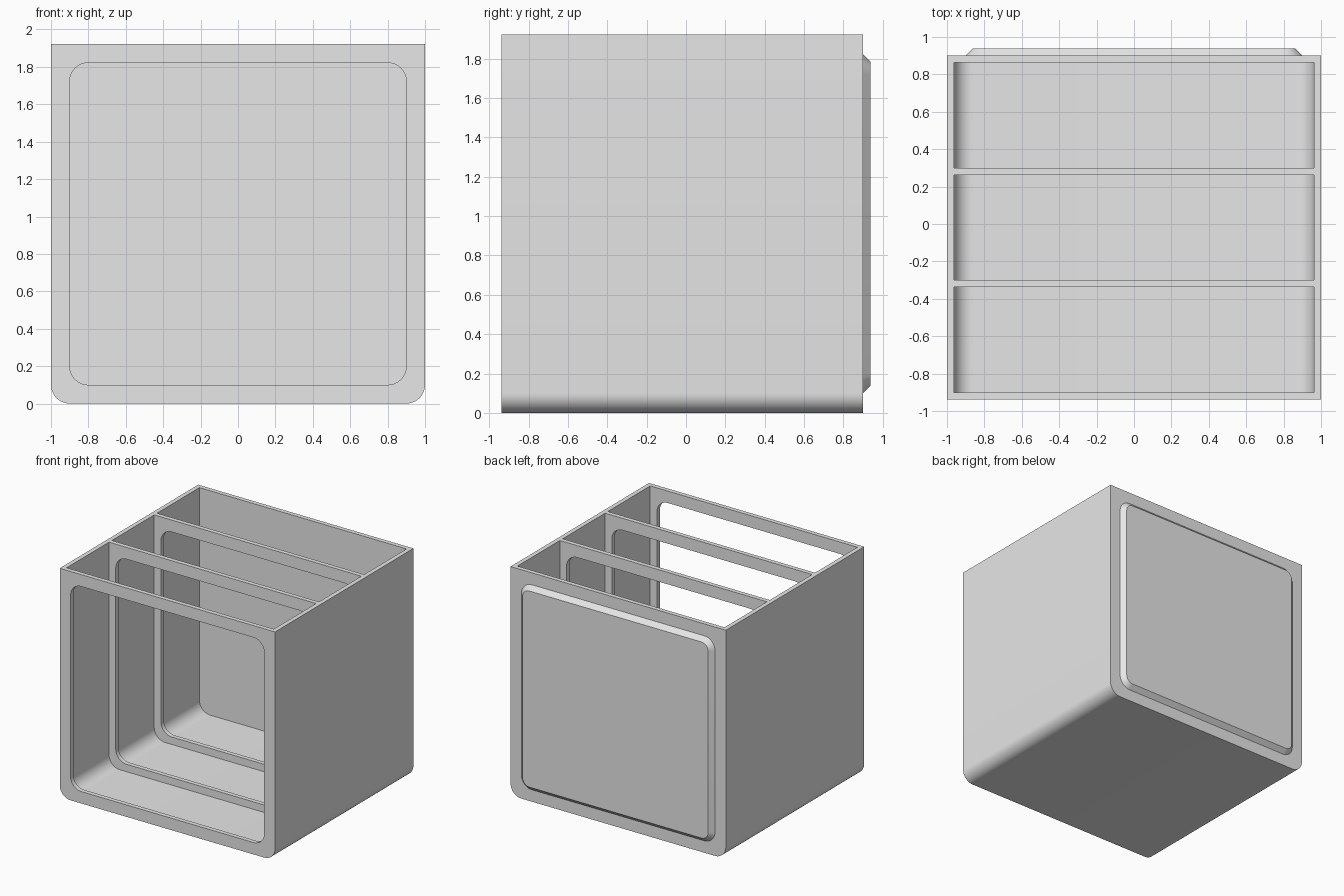
import bpy, bmesh
from math import cos, sin, pi

cube = bpy.data.objects.get("Cube")
if cube:
    bpy.data.objects.remove(cube, do_unlink=True)

WALL = 0.0375
HEIGHT = 1.922
BACK = 0.9
FRONT = -0.9375
RADIUS = 0.1

grey = bpy.data.materials.new("light grey")
grey.use_nodes = True
grey.diffuse_color = (0.8, 0.8, 0.8, 1)
grey.node_tree.nodes["Principled BSDF"].inputs["Base Color"].default_value = (0.8, 0.8, 0.8, 1)


def outline(half, low, high, bottom_r, top_r, steps=10):
    """Rectangle in x and z with rounded or sharp corners."""
    corners = [(1, 1, top_r, 0), (-1, 1, top_r, 1), (-1, -1, bottom_r, 2), (1, -1, bottom_r, 3)]
    points = []
    for sx, sz, r, quarter in corners:
        cx = sx * (half - r)
        cz = high - r if sz > 0 else low + r
        for i in range(steps + 1 if r else 1):
            a = (quarter + i / steps) * pi / 2
            points.append((cx + r * cos(a), cz + r * sin(a)))
    return points


def loft(name, sections):
    """Closed solid through outlines placed along y."""
    bm = bmesh.new()
    rings = [[bm.verts.new((x, y, z)) for x, z in pts] for y, pts in sections]
    bm.faces.new(rings[0])
    bm.faces.new(rings[-1])
    n = len(rings[0])
    for a, b in zip(rings, rings[1:]):
        for i in range(n):
            j = (i + 1) % n
            bm.faces.new((a[i], a[j], b[j], b[i]))
    bmesh.ops.recalc_face_normals(bm, faces=bm.faces)
    mesh = bpy.data.meshes.new(name)
    bm.to_mesh(mesh)
    bm.free()
    mesh.materials.append(grey)
    ob = bpy.data.objects.new(name, mesh)
    bpy.context.collection.objects.link(ob)
    return ob


def prism(name, y0, y1, pts):
    return loft(name, [(y0, pts), (y1, pts)])


def select(ob):
    bpy.ops.object.select_all(action="DESELECT")
    ob.select_set(True)
    bpy.context.view_layer.objects.active = ob


def cut(ob, cutter):
    cutter.hide_render = True
    mod = ob.modifiers.new("cut", "BOOLEAN")
    mod.operation = "DIFFERENCE"
    mod.solver = "EXACT"
    mod.object = cutter
    select(ob)
    bpy.ops.object.modifier_apply(modifier=mod.name)
    bpy.data.objects.remove(cutter, do_unlink=True)


# Outer box, open at the top, with rounded lower edges
body = prism("divided_box", FRONT, BACK, outline(1, 0, HEIGHT, RADIUS, 0))

# Three compartments
for i in range(3):
    y = FRONT + WALL + 0.6 * i
    cut(body, prism("compartment_cutter", y, y + 0.6 - WALL,
                    outline(1 - WALL, WALL, HEIGHT + 0.2, RADIUS, 0)))

# Window through the front wall and both dividers
cut(body, prism("window_cutter", FRONT - 0.1, 0.6,
                outline(0.9, 0.1, HEIGHT - 0.1, RADIUS, RADIUS)))

# Raised chamfered panel on the back
base = outline(0.9, 0.1, HEIGHT - 0.1, RADIUS, RADIUS)
inset = RADIUS - WALL
top = outline(0.9 - WALL, 0.1 + WALL, HEIGHT - 0.1 - WALL, inset, inset)
panel = loft("back_panel", [(BACK - 0.01, base), (BACK, base), (BACK + WALL, top)])

for ob in (body, panel):
    select(ob)
    bpy.ops.object.shade_smooth_by_angle(angle=pi / 6)
